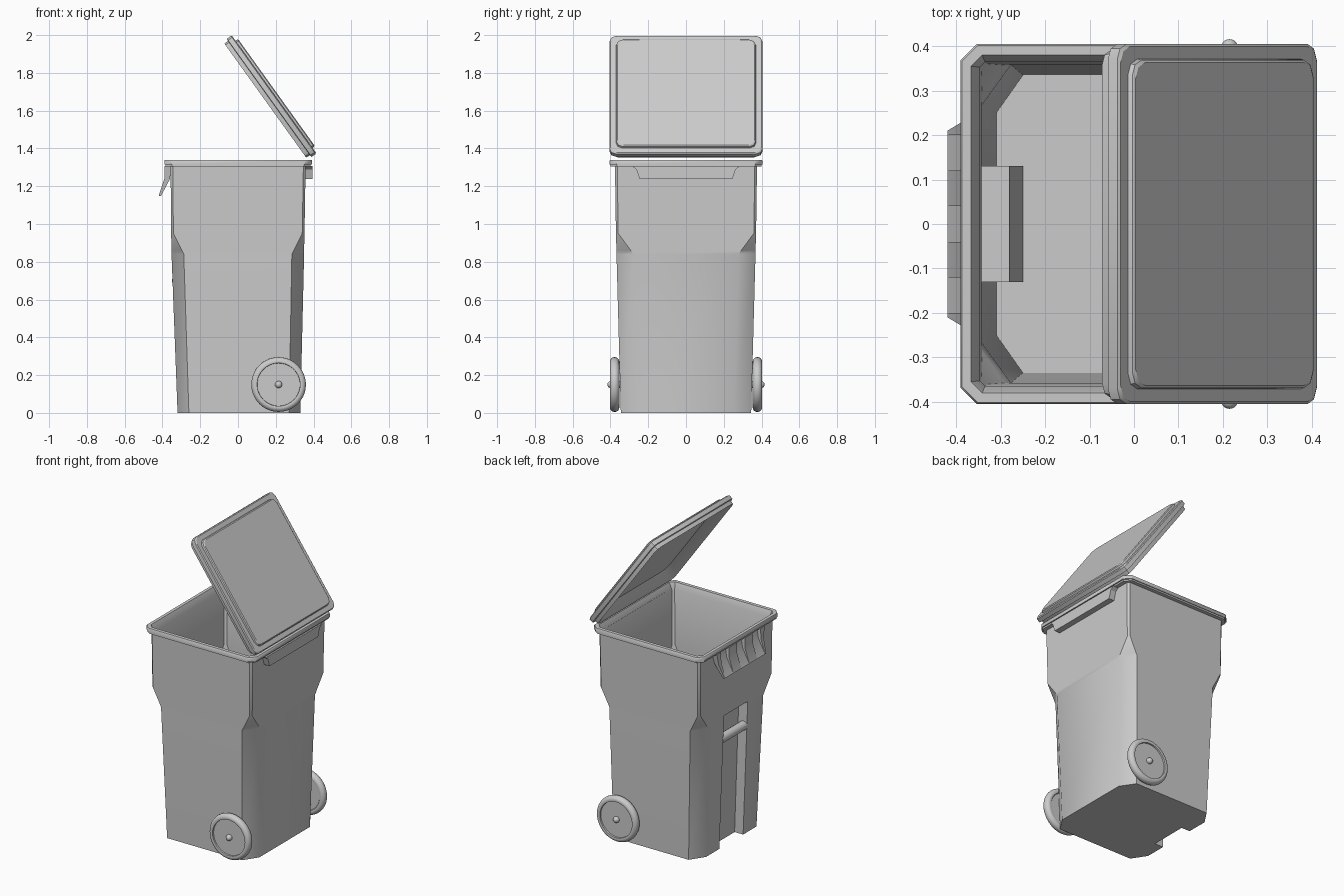
import bpy, bmesh, math
from mathutils import Vector

if "Cube" in bpy.data.objects:
    bpy.data.objects.remove(bpy.data.objects["Cube"], do_unlink=True)

GREY = (0.6, 0.6, 0.6, 1)
plastic = bpy.data.materials.new("grey plastic")
plastic.use_nodes = True
plastic.diffuse_color = GREY
shader = next(n for n in plastic.node_tree.nodes if n.type == 'BSDF_PRINCIPLED')
shader.inputs["Base Color"].default_value = GREY


def finish(name, bm, angle=40):
    bmesh.ops.remove_doubles(bm, verts=bm.verts, dist=0.0005)
    bmesh.ops.recalc_face_normals(bm, faces=bm.faces)
    mesh = bpy.data.meshes.new(name)
    bm.to_mesh(mesh)
    bm.free()
    mesh.materials.append(plastic)
    obj = bpy.data.objects.new(name, mesh)
    bpy.context.collection.objects.link(obj)
    bpy.ops.object.select_all(action='DESELECT')
    obj.select_set(True)
    bpy.context.view_layer.objects.active = obj
    bpy.ops.object.shade_smooth_by_angle(angle=math.radians(angle))
    return obj


def loft(name, rings, angle=40):
    """Skin a list of equal-length closed rings and cap both ends."""
    bm = bmesh.new()
    loops = [[bm.verts.new(p) for p in ring] for ring in rings]
    n = len(loops[0])
    for a, b in zip(loops, loops[1:]):
        for i in range(n):
            j = (i + 1) % n
            bm.faces.new((a[i], a[j], b[j], b[i]))
    bm.faces.new(loops[0])
    bm.faces.new(loops[-1])
    return finish(name, bm, angle)


def lathe(name, profile, centre, side, steps=40):
    """Spin (radius, outward distance) points about an axle along y."""
    bm = bmesh.new()
    verts = [bm.verts.new((r, d * side, 0)) for r, d in profile]
    edges = [bm.edges.new(pair) for pair in zip(verts, verts[1:])]
    bmesh.ops.spin(bm, geom=verts + edges, cent=(0, 0, 0), axis=(0, 1, 0),
                   angle=math.tau, steps=steps, use_merge=True)
    bmesh.ops.translate(bm, verts=bm.verts, vec=centre)
    return finish(name, bm)


def bin_ring(z, x0, x1, hy, cx, cy, back=None, s=0.12):
    """Chamfered rectangle with an optional slot pushed in from the -x side."""
    b = x0 if back is None else back
    corners = [(x0, cy - hy), (x0 + cx, -hy), (x1 - cx, -hy), (x1, cy - hy),
               (x1, hy - cy), (x1 - cx, hy), (x0 + cx, hy), (x0, hy - cy),
               (x0, s), (b, s), (b, -s), (x0, -s)]
    return [(x, y, z) for x, y in corners]


# Bin body: outer wall, rim, then inner wall and floor in one skin
T = 0.01
loft("bin_body", [
    bin_ring(0, -.32, .33, .345, .06, .09, -.26),
    bin_ring(.84, -.352, .35, .368, .065, .09, -.289),
    bin_ring(.86, -.352, .35, .368, .055, .076, -.29),
    bin_ring(.86, -.352, .35, .368, .055, .076),
    bin_ring(.95, -.354, .352, .371, .012, .012),
    bin_ring(1.305, -.357, .358, .376, .012, .012),
    bin_ring(1.305, -.385, .385, .4, .035, .035),
    bin_ring(1.315, -.385, .385, .4, .035, .035),
    bin_ring(1.315, -.39, .392, .405, .036, .036),
    bin_ring(1.335, -.39, .392, .405, .036, .036),
    bin_ring(1.34, -.387, .389, .402, .035, .035),
    bin_ring(1.34, -.367, .367, .38, .025, .025),
    bin_ring(1.30, -.347, .348, .365, .012, .012, s=.12 + T),
    bin_ring(.95, -.344, .342, .361, .012, .012, s=.12 + T),
    bin_ring(.87, -.342, .34, .358, .05, .07, s=.12 + T),
    bin_ring(.87, -.342, .34, .358, .05, .07, -.28, .12 + T),
    bin_ring(.84, -.342, .34, .358, .065, .09, -.279, .12 + T),
    bin_ring(.02, -.31, .32, .335, .06, .085, -.25, .12 + T),
])

# Lift bar across the front slot
bm = bmesh.new()
bmesh.ops.create_cone(bm, cap_ends=True, segments=16, radius1=.028, radius2=.028, depth=.25)
bmesh.ops.rotate(bm, verts=bm.verts, cent=(0, 0, 0),
                 matrix=Vector((0, 0, 1)).rotation_difference(Vector((0, 1, 0))).to_matrix())
bmesh.ops.translate(bm, verts=bm.verts, vec=(-.322, 0, .70))
finish("lift_bar", bm)

# Ribbed handle under the rim on the -x side
lower = [(-.42, 1.15), (-.408, 1.148), (-.362, 1.235), (-.35, 1.306)]
rib = [(-.388, 1.306), (-.39, 1.24)] + lower
gap = [(-.362, 1.306), (-.372, 1.24)] + lower
rings = []


def slice_at(profile, y):
    return [(x, y, z) for x, z in profile]


def sloped_end(side):
    return [(x, side * (.21 + .2 * (z - 1.15)), z) for x, z in rib]


rings.append(sloped_end(-1))
cuts = [-.2, -.12, -.04, .04, .12, .2]
for i, y in enumerate(cuts):
    pair = (rib, gap) if i % 2 == 0 else (gap, rib)
    rings += [slice_at(p, y) for p in pair]
rings.append(sloped_end(1))
loft("handle", rings, 30)

# Hinge skirt under the rim on the +x side
skirt = [(-.285, 1.306), (-.262, 1.288), (-.245, 1.237),
         (.245, 1.237), (.262, 1.288), (.285, 1.306)]
loft("hinge_skirt", [[(x, y, z) for y, z in skirt] for x in (.35, .395)], 30)

# Open lid: a shallow tray tilted about the hinge
ALONG = Vector((-.583, 0, .812))
OUT = Vector((.812, 0, .583))


def lid_ring(n, inset, c):
    hu, hy = .385 - inset, .405 - inset
    k = c * .3
    quarter = [(hu, hy - c), (hu - k, hy - k), (hu - c, hy)]
    pts = []
    for su, sy in ((1, 1), (-1, 1), (-1, -1), (1, -1)):
        part = quarter if su * sy > 0 else quarter[::-1]
        pts += [(u * su, y * sy) for u, y in part]
    return [ALONG * (1.259 + u) + OUT * n + Vector((0, y, 0)) for u, y in pts]


loft("lid", [lid_ring(*r) for r in [
    (1.138, .075, .05), (1.086, .03, .035), (1.082, .014, .032), (1.106, .012, .032),
    (1.108, 0, .035), (1.134, 0, .035), (1.139, .006, .035), (1.139, .034, .035),
    (1.15, .036, .035), (1.155, .042, .035)]], 30)

# Wheels with rounded tyres, recessed discs and round hub caps
tyre = [(.122 + .023 * math.cos(a), .378 + .025 * math.sin(a))
        for a in (math.radians(-110 + 20 * i) for i in range(12))]
wheel_profile = [(0, .36), (.11, .36)] + tyre + [(.113, .392), (0, .392)]
hub_profile = [(.019, .33), (.019, .397)] + [
    (.019 * math.cos(a), .397 + .019 * math.sin(a))
    for a in (math.radians(15 * i) for i in range(1, 7))]
for label, side in (("left", 1), ("right", -1)):
    lathe(label + "_wheel", wheel_profile, (.215, 0, .15), side)
    lathe(label + "_hub_cap", hub_profile, (.215, 0, .15), side, 20)
